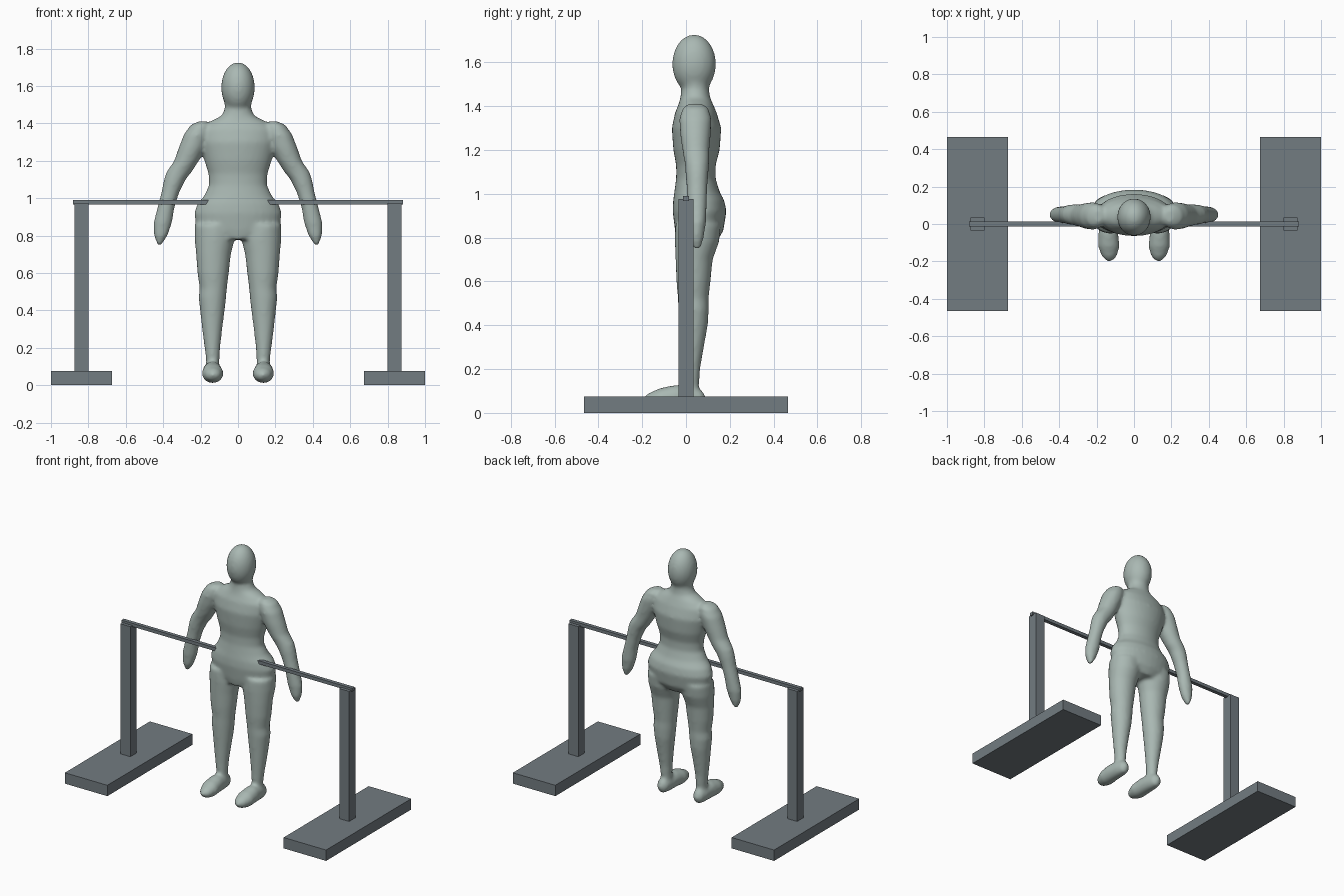
import bpy, bmesh, math
from mathutils import Vector

cube = bpy.data.objects.get("Cube")
if cube:
    bpy.data.objects.remove(cube, do_unlink=True)


def material(name, colour):
    mat = bpy.data.materials.new(name)
    mat.use_nodes = True
    mat.diffuse_color = colour
    shader = mat.node_tree.nodes["Principled BSDF"]
    shader.inputs["Base Color"].default_value = colour
    shader.inputs["Roughness"].default_value = 0.7
    return mat


SKIN = material("pale grey green", (0.40, 0.48, 0.45, 1))
STEEL = material("slate grey", (0.17, 0.20, 0.22, 1))


def add_object(name, bm, mat):
    mesh = bpy.data.meshes.new(name)
    bmesh.ops.recalc_face_normals(bm, faces=bm.faces)
    bm.to_mesh(mesh)
    bm.free()
    obj = bpy.data.objects.new(name, mesh)
    bpy.context.collection.objects.link(obj)
    mesh.materials.append(mat)
    return obj


def box(name, low, high):
    bm = bmesh.new()
    bmesh.ops.create_cube(bm, size=1)
    low, high = Vector(low), Vector(high)
    for v in bm.verts:
        v.co = (low + high) / 2 + v.co * (high - low)
    return add_object(name, bm, STEEL)


def loft(bm, rings, side=1, along_y=False, count=32):
    """Skin elliptical rings given as centre x, y, z and two radii."""
    loops = []
    for x, y, z, a, b in rings:
        loop = []
        for i in range(count):
            t = math.tau * i / count
            u, w = a * math.cos(t), b * math.sin(t)
            co = (x + u, y, z + w) if along_y else (x + u, y + w, z)
            loop.append(bm.verts.new((side * co[0], co[1], co[2])))
        loops.append(loop)
    for lower, upper in zip(loops, loops[1:]):
        for i in range(count):
            j = (i + 1) % count
            bm.faces.new((lower[i], lower[j], upper[j], upper[i]))
    bm.faces.new(loops[0])
    bm.faces.new(loops[-1])


# Body sections
torso = [
    (0, .05, .78, .12, .09), (0, .06, .83, .22, .11), (0, .062, .92, .235, .123),
    (0, .058, .97, .217, .117), (0, .05, 1.01, .183, .103), (0, .045, 1.07, .155, .09),
    (0, .045, 1.13, .158, .09), (0, .048, 1.2, .18, .106), (0, .048, 1.3, .205, .113),
    (0, .045, 1.37, .2, .095), (0, .045, 1.41, .15, .078), (0, .042, 1.44, .088, .068),
    (0, .042, 1.48, .07, .063), (0, .038, 1.53, .074, .074),
]
leg = [
    (.135, .02, .07, .035, .04), (.135, .02, .13, .035, .04), (.137, .022, .2, .042, .043),
    (.138, .028, .3, .054, .054), (.137, .034, .4, .066, .066), (.137, .034, .47, .074, .07),
    (.132, .033, .52, .073, .07), (.133, .034, .6, .084, .078), (.131, .037, .7, .093, .085),
    (.125, .05, .78, .107, .101), (.125, .055, .86, .107, .105),
]
arm = [
    (.42, .05, .75, .012, .018), (.413, .048, .8, .037, .033), (.402, .05, .87, .05, .042),
    (.385, .05, .95, .046, .045), (.362, .05, 1.03, .048, .048), (.338, .05, 1.1, .058, .053),
    (.315, .05, 1.14, .068, .056), (.275, .045, 1.2, .066, .062), (.245, .043, 1.27, .072, .07),
    (.22, .043, 1.34, .07, .074), (.2, .043, 1.39, .055, .06), (.19, .043, 1.41, .025, .035),
]
foot = [
    (.132, -.2, .055, .012, .012), (.132, -.175, .055, .04, .033), (.135, -.12, .062, .058, .051),
    (.137, -.05, .07, .053, .058), (.137, .03, .065, .045, .054), (.137, .07, .06, .036, .045),
    (.137, .09, .06, .014, .02),
]

# Figure: parts fused into one smooth skin
bm = bmesh.new()
loft(bm, torso)
for side in (1, -1):
    loft(bm, leg, side)
    loft(bm, arm, side)
    loft(bm, foot, side, along_y=True)
ball = bmesh.ops.create_uvsphere(bm, u_segments=32, v_segments=20, radius=1)
for v in ball["verts"]:
    v.co = Vector((v.co.x * .09, v.co.y * .1 + .037, v.co.z * .135 + 1.592))
figure = add_object("figure", bm, SKIN)

remesh = figure.modifiers.new("fuse", "REMESH")
remesh.mode = "VOXEL"
remesh.voxel_size = 0.01
remesh.use_smooth_shade = True
soften = figure.modifiers.new("soften", "SMOOTH")
soften.factor = 0.5
soften.iterations = 12
for poly in figure.data.polygons:
    poly.use_smooth = True

# Stand: bases, posts and the crossbar
for name, s in (("left", 1), ("right", -1)):
    box(name + "_base", (s * .675, -.465, 0), (s, .465, .075))
    box(name + "_post", (s * .8, -.035, .075), (s * .875, .035, .975))
box("crossbar", (-.883, -.013, .967), (.883, .013, .99))
